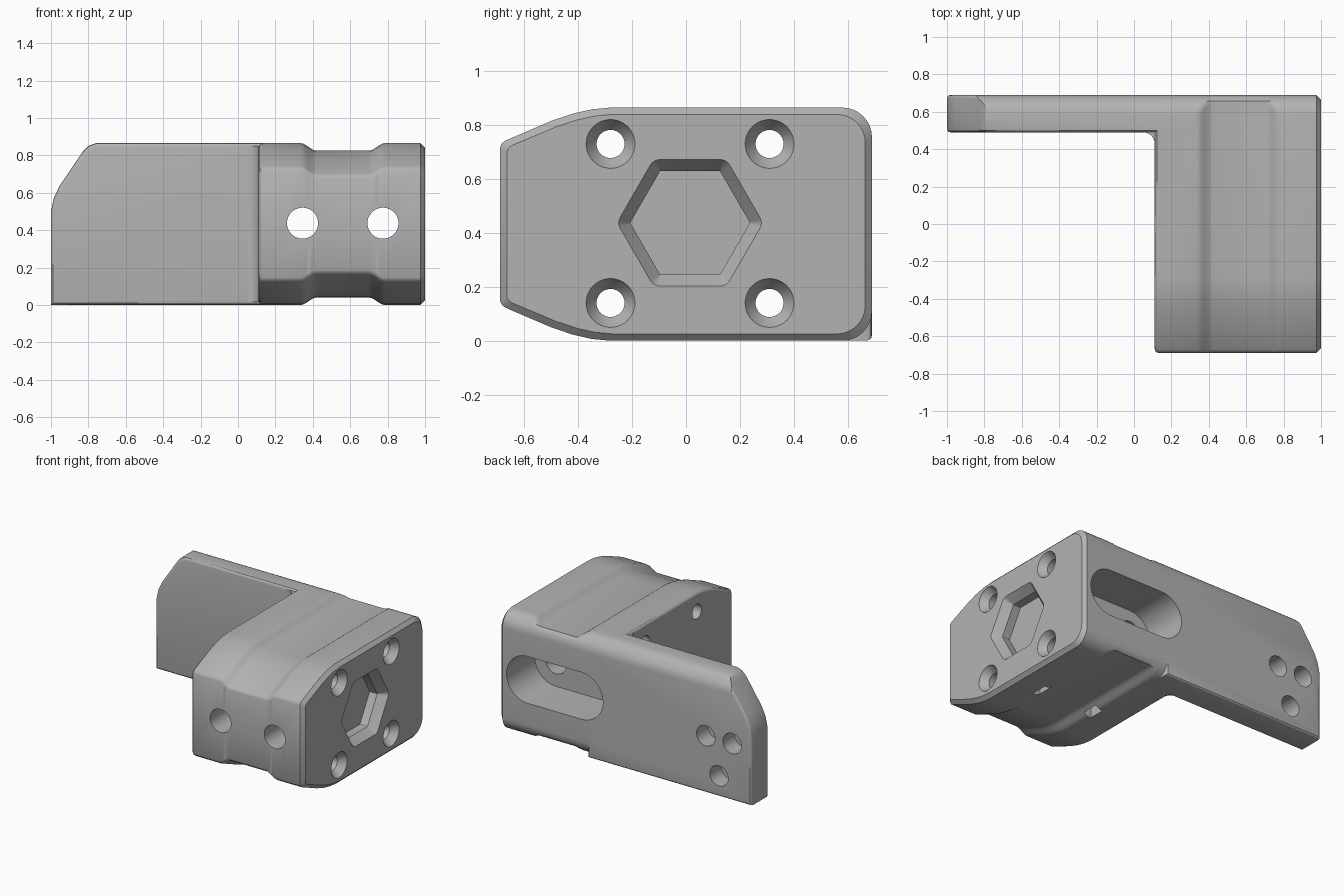
import bpy, bmesh
from math import sin, cos, pi, radians

cube = bpy.data.objects.get("Cube")
if cube:
    bpy.data.objects.remove(cube, do_unlink=True)

MID = 0.4325   # half height of the part
BACK = 0.69    # half depth of the part

grey = bpy.data.materials.new("machined grey")
grey.use_nodes = True
colour = (0.45, 0.45, 0.45, 1)
grey.diffuse_color = colour
grey.node_tree.nodes["Principled BSDF"].inputs["Base Color"].default_value = colour


def loft(name, rings):
    """Closed solid through rings of equal point count."""
    bm = bmesh.new()
    loops = [[bm.verts.new(p) for p in ring] for ring in rings]
    n = len(loops[0])
    for a, b in zip(loops, loops[1:]):
        for i in range(n):
            j = (i + 1) % n
            bm.faces.new((a[i], a[j], b[j], b[i]))
    bm.faces.new(loops[0])
    bm.faces.new(loops[-1])
    bmesh.ops.recalc_face_normals(bm, faces=bm.faces)
    mesh = bpy.data.meshes.new(name)
    bm.to_mesh(mesh)
    bm.free()
    mesh.materials.append(grey)
    obj = bpy.data.objects.new(name, mesh)
    bpy.context.collection.objects.link(obj)
    return obj


def place(points, axis, d):
    """Put a flat outline at distance d along an axis."""
    if axis == "x":
        return [(d, a, b) for a, b in points]
    if axis == "y":
        return [(a, d, b) for a, b in points]
    return [(a, b, d) for a, b in points]


def prism(name, points, axis, start, end):
    return loft(name, [place(points, axis, start), place(points, axis, end)])


def arc(cx, cy, r, start, end, steps):
    return [(cx + r * cos(radians(start + (end - start) * i / steps)),
             cy + r * sin(radians(start + (end - start) * i / steps)))
            for i in range(steps + 1)]


def circle(cx, cy, r, n=40):
    return arc(cx, cy, r, 0, 360 - 360 / n, n - 1)


def inset(points, d):
    """Shrink an outline by d about the middle of its bounds."""
    lo = [min(p[k] for p in points) for k in (0, 1)]
    hi = [max(p[k] for p in points) for k in (0, 1)]
    mid = [(lo[k] + hi[k]) / 2 for k in (0, 1)]
    s = [1 - 2 * d / (hi[k] - lo[k]) for k in (0, 1)]
    return [tuple(mid[k] + (p[k] - mid[k]) * s[k] for k in (0, 1)) for p in points]


def round_steps(r):
    return [(r * (1 - sin(t * pi / 6)), r * (1 - cos(t * pi / 6))) for t in range(4)]


def combine(target, tool, operation):
    mod = target.modifiers.new(tool.name, "BOOLEAN")
    mod.operation = operation
    mod.solver = "EXACT"
    mod.object = tool
    bpy.context.view_layer.objects.active = target
    bpy.ops.object.modifier_apply(modifier=mod.name)
    bpy.data.objects.remove(tool, do_unlink=True)


# Block: side outline swept along x, with a shallow waist
half = [(-0.69, 0.285), (-0.683, 0.3), (-0.67, 0.31), (-0.5, 0.383), (-0.42, 0.41),
        (-0.35, 0.426), (-0.28, MID)] + arc(0.58, MID - 0.11, 0.11, 90, 0, 8)


def section(dip):
    top = [(y, z - dip if y < 0.5 else min(z, MID - dip)) for y, z in half]
    return [(y, MID + z) for y, z in top] + [(y, MID - z) for y, z in reversed(top)]


rings = [place(inset(section(0), i), "x", 0.11 + d) for i, d in round_steps(0.025)]
waist = [(t / 6, 0.04 * (t / 6) ** 2 * (3 - t / 3)) for t in range(7)]
rings += [place(section(dip), "x", 0.335 + 0.085 * t) for t, dip in waist]
rings += [place(section(dip), "x", 0.785 - 0.085 * t) for t, dip in reversed(waist)]
rings += [place(section(0), "x", 0.975), place(inset(section(0), 0.025), "x", 1.0)]
body = loft("bracket_body", rings)

# Arm: plate with a sloped end corner and softly rounded rims
plate = [(-1, 0), (-1, 0.5), (-0.985, 0.57), (-0.955, 0.635), (-0.83, 0.82),
         (-0.80, 0.85), (-0.76, 2 * MID), (0.3, 2 * MID), (0.3, 0)]
steps = round_steps(0.02)
rings = [place(inset(plate, i), "y", 0.49 + d) for i, d in steps]
rings += [place(inset(plate, i), "y", BACK - d) for i, d in reversed(steps)]
arm = loft("arm", rings)
edge = [(0.8, 0.755)] + arc(0.58, 0.755, 0.11, 0, 90, 8) + [(0.58, 1.0), (0.8, 1.0)]
combine(arm, prism("rear_rounding", edge, "x", -1.2, 0.5), "DIFFERENCE")
combine(body, arm, "UNION")

# Fillet in the inner corner between arm and block
fillet = arc(0.05, 0.43, 0.06, 90, 0, 8) + [(0.16, 0.43), (0.16, 0.54), (0.05, 0.54)]
combine(body, prism("corner_fillet", fillet, "z", 0.015, 0.85), "UNION")

cutters = []

# Countersunk holes through the block
for y in (-0.28, 0.31):
    for z in (0.14, 0.73):
        cutters.append(loft("bolt_hole", [
            place(circle(y, z, r), "x", x)
            for x, r in ((0, 0.052), (0.95, 0.052), (0.99, 0.086), (1.02, 0.1))]))

# Hexagonal pocket with sloped rim
def hexagon(radius, soft):
    points = []
    for k in range(6):
        a = radians(60 * k)
        c = radius - soft / cos(pi / 6)
        points += arc(0.015 + c * cos(a), 0.4375 + c * sin(a), soft,
                      60 * k - 30, 60 * k + 30, 4)
    return points


cutters.append(loft("hex_pocket", [
    place(hexagon(r, s), "x", x)
    for x, r, s in ((0.88, 0.222, 0.004), (0.94, 0.222, 0.004),
                    (1.0, 0.271, 0.04), (1.02, 0.287, 0.045))]))

# Rear slot with two holes running to the front
slot = arc(0.775, MID, 0.168, -90, 90, 20) + arc(0.345, MID, 0.168, 90, 270, 20)
cutters.append(prism("rear_slot", slot, "y", 0.37, 0.8))
for x in (0.345, 0.775):
    cutters.append(prism("front_hole", circle(x, 0.4375, 0.083), "y", -0.8, 0.5))
    slit = [(x - 0.03, -0.06), (x + 0.03, -0.06), (x + 0.03, 0.06), (x - 0.03, 0.06)]
    cutters.append(prism("underside_slit", slit, "z", -0.1, 0.2))

# Blind holes in the back of the arm
for x, z in ((-0.64, 0.41), (-0.85, 0.41), (-0.745, 0.15)):
    cutters.append(prism("arm_hole", circle(x, z, 0.073), "y", 0.56, 0.8))

for cutter in cutters:
    combine(body, cutter, "DIFFERENCE")

bpy.ops.object.select_all(action="DESELECT")
body.select_set(True)
bpy.context.view_layer.objects.active = body
bpy.ops.object.shade_smooth_by_angle(angle=radians(28))
